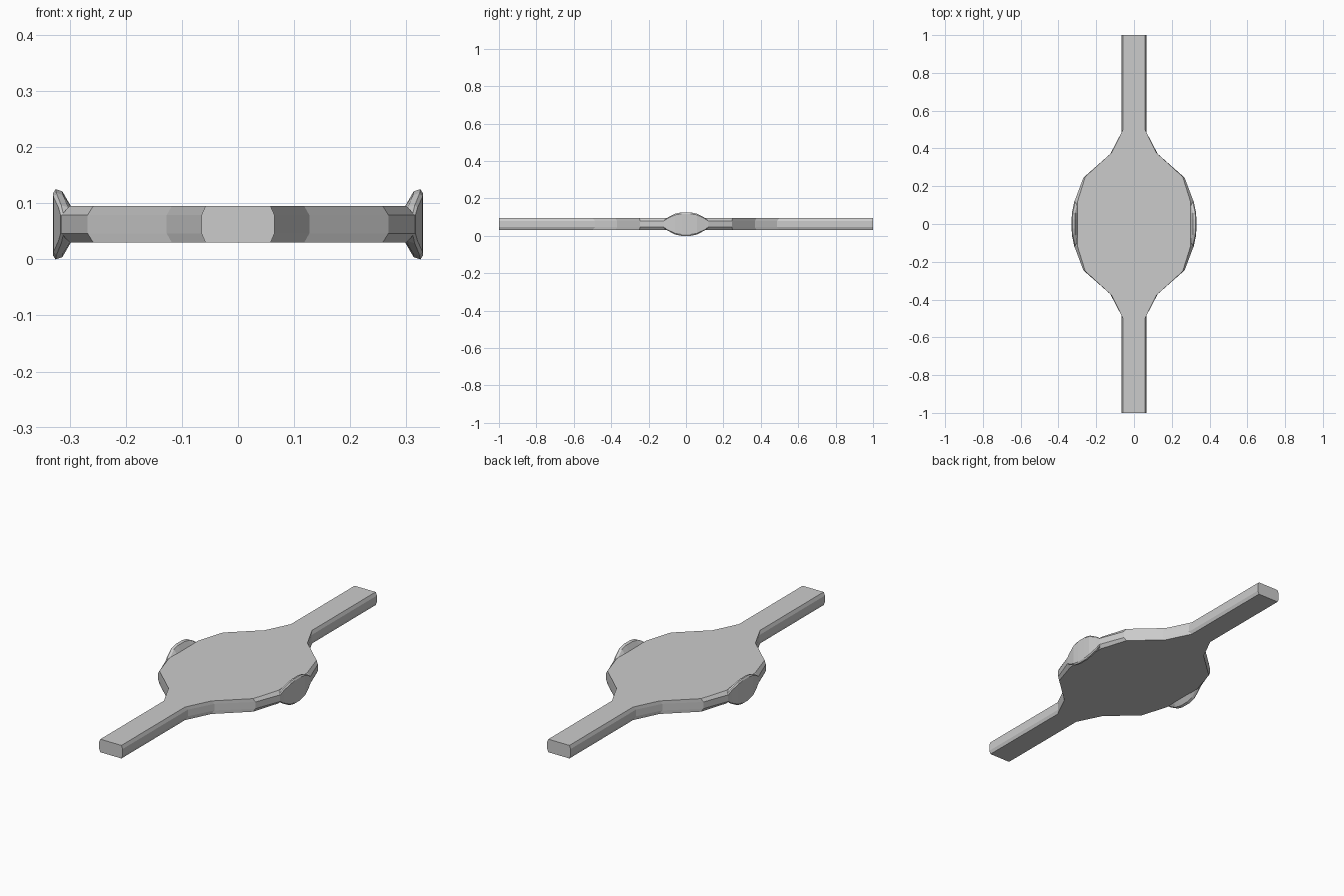
import bpy

if "Cube" in bpy.data.objects:
    bpy.data.objects.remove(bpy.data.objects["Cube"])

ZC = 0.0625  # mid height of the whole part


def make_object(name, verts, faces):
    mesh = bpy.data.meshes.new(name)
    mesh.from_pydata(verts, [], faces)
    mesh.update()
    obj = bpy.data.objects.new(name, mesh)
    bpy.context.collection.objects.link(obj)
    bpy.context.view_layer.objects.active = obj
    obj.select_set(True)
    bpy.ops.object.mode_set(mode='EDIT')
    bpy.ops.mesh.select_all(action='SELECT')
    bpy.ops.mesh.normals_make_consistent(inside=False)
    bpy.ops.object.mode_set(mode='OBJECT')
    obj.select_set(False)
    return obj


def loft(name, rings):
    n = len(rings[0])
    verts = [v for ring in rings for v in ring]
    faces = [(k * n + i, k * n + (i + 1) % n, (k + 1) * n + (i + 1) % n, (k + 1) * n + i)
             for k in range(len(rings) - 1) for i in range(n)]
    faces.append(tuple(range(n)))
    faces.append(tuple(range((len(rings) - 1) * n, len(rings) * n)))
    return make_object(name, verts, faces)


def full_outline(quarter):
    right = quarter + [(x, -y) for x, y in reversed(quarter)]
    return right + [(-x, -y) for x, y in right]


# Body plate with long arms and chamfered rims
wide = full_outline([(0.065, 1), (0.065, 0.487), (0.127, 0.368), (0.268, 0.245), (0.315, 0.12)])
narrow = full_outline([(0.058, 1), (0.058, 0.5), (0.118, 0.378), (0.258, 0.25), (0.3, 0.115)])
loft("body_plate", [[(x, y, ZC + dz) for x, y in outline]
                    for outline, dz in ((narrow, -0.0325), (wide, -0.0165),
                                        (wide, 0.0165), (narrow, 0.0325))])

# Flared oval side pads: y, root half height, lip half height, outer x
half = [(0.12, 0.0165, 0.0175, 0.316), (0.1, 0.03, 0.034, 0.32),
        (0.058, 0.0325, 0.056, 0.329), (0.025, 0.0325, 0.0625, 0.33)]
stations = half + [(-y, r, h, x) for y, r, h, x in reversed(half)]
for side, label in ((-1, "left"), (1, "right")):
    rings = []
    for y, root, lip, xo in stations:
        low = min(lip, max(root, lip - 0.004))
        upper = [(0.28, root), (0.298, root), (xo - 0.017, low),
                 (xo - 0.005, lip), (xo, lip * 0.88)]
        section = upper + [(x, -z) for x, z in reversed(upper)]
        rings.append([(side * x, y, ZC + z) for x, z in section])
    loft(label + "_side_pad", rings)
